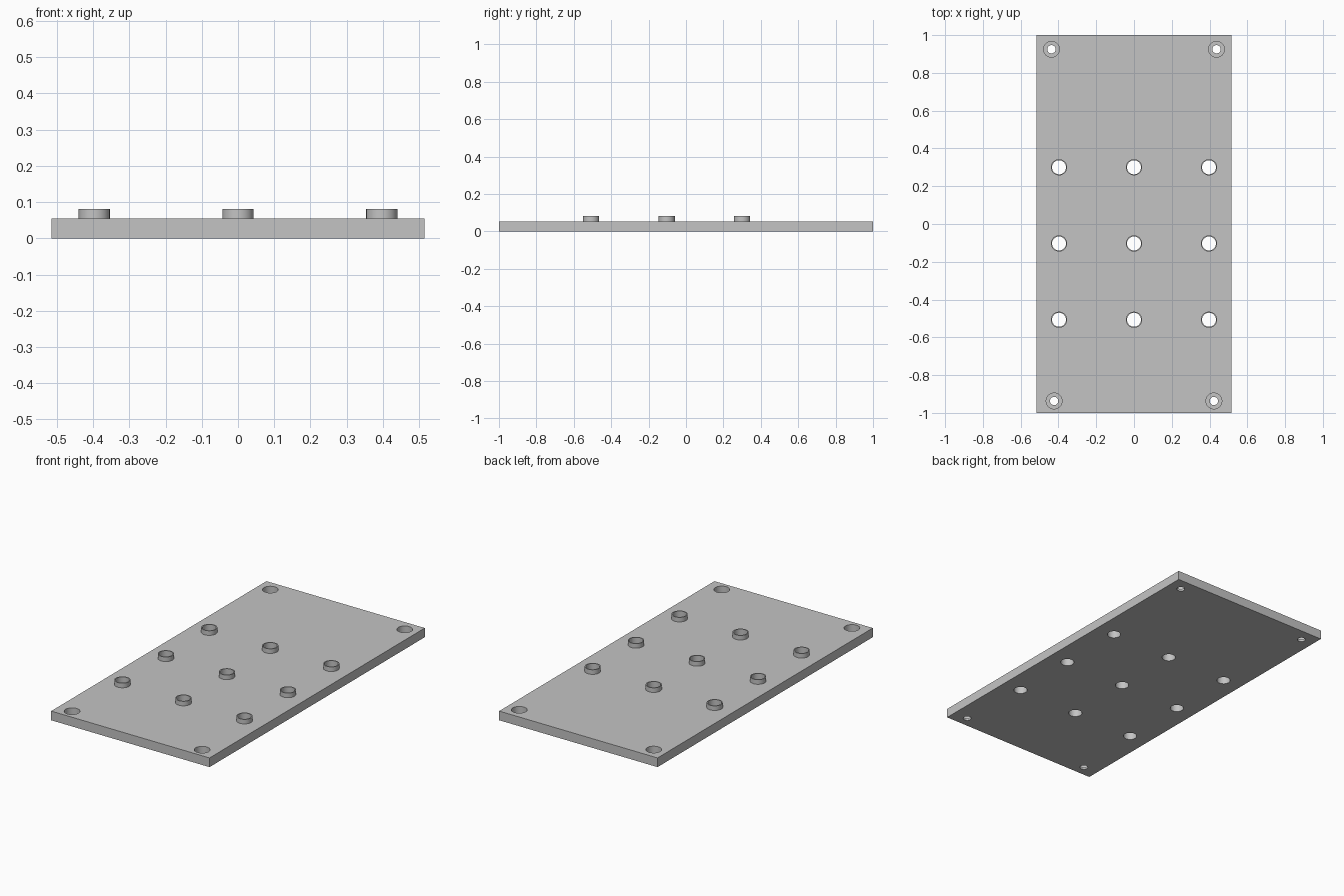
import bpy, bmesh, math

if "Cube" in bpy.data.objects:
    bpy.data.objects.remove(bpy.data.objects["Cube"])

WIDTH, LENGTH, THICK = 1.03, 2.0, 0.054
BOSS_TOP, BOSS_R, BORE_R = 0.081, 0.043, 0.037
HEAD_R, SCREW_R, HEAD_FLOOR = 0.042, 0.022, 0.0135
SIDES = 48

grey = bpy.data.materials.new("plain grey")
grey.use_nodes = True
grey.diffuse_color = (0.55, 0.55, 0.55, 1)
grey.node_tree.nodes["Principled BSDF"].inputs["Base Color"].default_value = grey.diffuse_color


def make_object(name, bm):
    bmesh.ops.recalc_face_normals(bm, faces=bm.faces)
    mesh = bpy.data.meshes.new(name)
    bm.to_mesh(mesh)
    bm.free()
    mesh.materials.append(grey)
    obj = bpy.data.objects.new(name, mesh)
    bpy.context.collection.objects.link(obj)
    return obj


def lathe(bm, profile, x, y, closed):
    """Turn a (radius, z) profile about a vertical axis; open profiles get end caps."""
    rings = []
    for r, z in profile:
        angles = [2 * math.pi * i / SIDES for i in range(SIDES)]
        rings.append([bm.verts.new((x + r * math.cos(a), y + r * math.sin(a), z)) for a in angles])
    pairs = list(zip(rings, rings[1:]))
    if closed:
        pairs.append((rings[-1], rings[0]))
    else:
        bm.faces.new(rings[0])
        bm.faces.new(rings[-1])
    for low, high in pairs:
        for i in range(SIDES):
            j = (i + 1) % SIDES
            bm.faces.new((low[i], low[j], high[j], high[i]))


def smooth(obj):
    bpy.ops.object.select_all(action='DESELECT')
    obj.select_set(True)
    bpy.context.view_layer.objects.active = obj
    bpy.ops.object.shade_smooth_by_angle(angle=math.radians(30))


boss_spots = [(x, y) for x in (-0.397, 0, 0.397) for y in (0.30, -0.103, -0.507)]
screw_spots = [(s * x, y) for x, y in ((0.437, 0.925), (0.423, -0.937)) for s in (-1, 1)]

# Flat rectangular plate
bm = bmesh.new()
bmesh.ops.create_cube(bm, size=1)
for v in bm.verts:
    v.co = (v.co.x * WIDTH, v.co.y * LENGTH, (v.co.z + 0.5) * THICK)
plate = make_object("base_plate", bm)

# Cutters: straight bores and stepped screw holes
bm = bmesh.new()
for x, y in boss_spots:
    lathe(bm, [(BORE_R, -0.05), (BORE_R, 0.15)], x, y, False)
for x, y in screw_spots:
    lathe(bm, [(SCREW_R, -0.05), (SCREW_R, HEAD_FLOOR), (HEAD_R, HEAD_FLOOR), (HEAD_R, 0.15)],
          x, y, False)
cutter = make_object("hole_cutter", bm)
cutter.hide_render = True

cut = plate.modifiers.new("holes", 'BOOLEAN')
cut.operation = 'DIFFERENCE'
cut.solver = 'EXACT'
cut.object = cutter
bpy.context.view_layer.objects.active = plate
bpy.ops.object.modifier_apply(modifier=cut.name)
bpy.data.objects.remove(cutter)
smooth(plate)

# Raised ring around each bore
for n, (x, y) in enumerate(boss_spots, 1):
    bm = bmesh.new()
    lathe(bm, [(BOSS_R, THICK), (BOSS_R, BOSS_TOP), (BORE_R, BOSS_TOP), (BORE_R, THICK)], x, y, True)
    smooth(make_object(f"boss_ring_{n}", bm))
